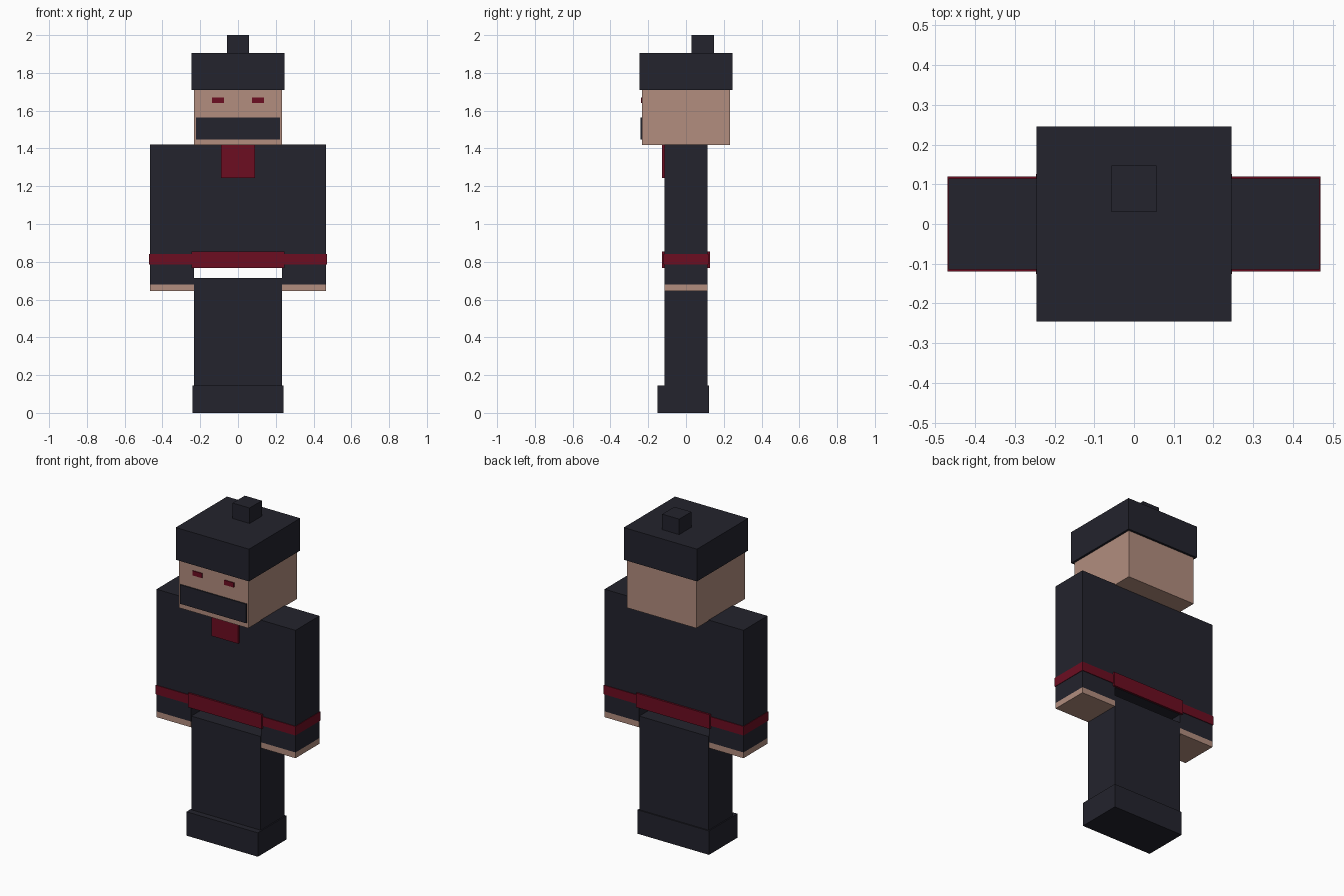
import bpy
import bmesh

if "Cube" in bpy.data.objects:
    bpy.data.objects.remove(bpy.data.objects["Cube"])


def material(name, rgb):
    m = bpy.data.materials.new(name)
    m.diffuse_color = (*rgb, 1)
    m.use_nodes = True
    m.node_tree.nodes["Principled BSDF"].inputs["Base Color"].default_value = m.diffuse_color
    return m


DARK = material("dark_cloth", (0.0168, 0.0168, 0.0262))
SKIN = material("skin", (0.445, 0.266, 0.209))
RED = material("deep_red", (0.150, 0.004, 0.0152))


def box(name, x, y, z, mat):
    """Box spanning the given (min, max) ranges."""
    bm = bmesh.new()
    bmesh.ops.create_cube(bm, size=1)
    for v in bm.verts:
        for i, (lo, hi) in enumerate((x, y, z)):
            v.co[i] = hi if v.co[i] > 0 else lo
    me = bpy.data.meshes.new(name)
    bm.to_mesh(me)
    bm.free()
    me.materials.append(mat)
    ob = bpy.data.objects.new(name, me)
    bpy.context.collection.objects.link(ob)
    return ob


def sym(a):
    return (-a, a)


# Legs and boots
box("legs", sym(0.233), sym(0.115), (0.145, 0.714), DARK)
box("boots", sym(0.24), (-0.152, 0.122), (0, 0.145), DARK)

# Torso, belt and neck cloth
box("torso", sym(0.234), sym(0.115), (0.766, 1.422), DARK)
box("belt", sym(0.247), sym(0.126), (0.768, 0.854), RED)
box("neck_cloth", sym(0.089), (-0.127, -0.11), (1.244, 1.42), RED)

# Arms: sleeve, cuff band and hand on each side
for side, s in (("left", 1), ("right", -1)):
    def span(a, b):
        return tuple(sorted((s * a, s * b)))
    box(side + "_sleeve", span(0.234, 0.467), sym(0.115), (0.68, 1.422), DARK)
    box(side + "_band", span(0.232, 0.47), sym(0.119), (0.785, 0.84), RED)
    box(side + "_hand", span(0.234, 0.467), sym(0.115), (0.645, 0.68), SKIN)
    # Eye plate
    box(side + "_eye", span(0.074, 0.138), (-0.239, -0.233), (1.641, 1.669), RED)

# Head, face mask, hat and top knob
box("head", sym(0.233), sym(0.233), (1.417, 1.715), SKIN)
box("face_mask", sym(0.222), (-0.24, -0.232), (1.447, 1.563), DARK)
box("hat", sym(0.246), sym(0.246), (1.71, 1.906), DARK)
box("hat_knob", sym(0.057), (0.03, 0.147), (1.9, 2.0), DARK)
